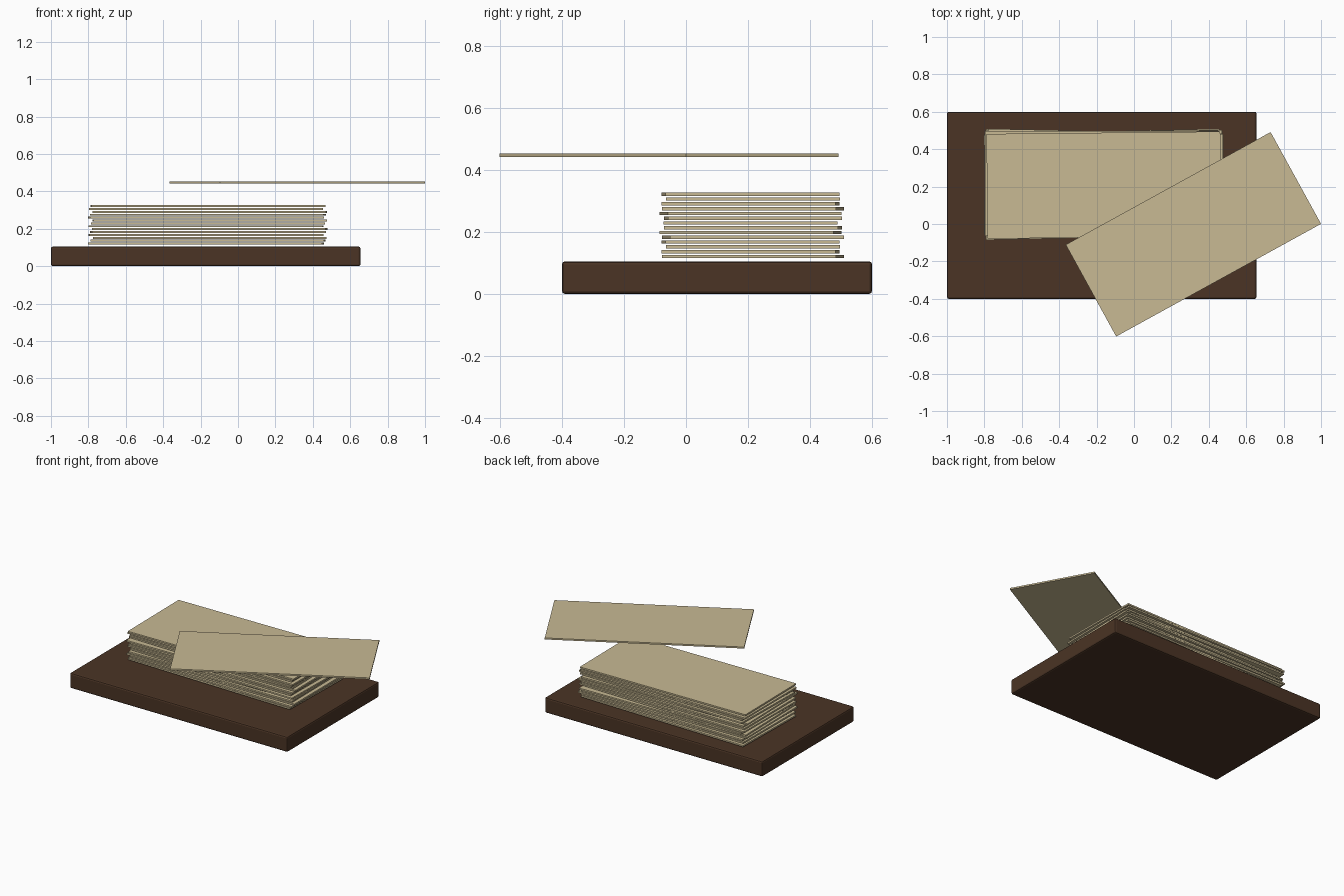
import bpy
from math import radians

if "Cube" in bpy.data.objects:
    bpy.data.objects.remove(bpy.data.objects["Cube"], do_unlink=True)


def make_material(name, rgb):
    mat = bpy.data.materials.new(name)
    mat.use_nodes = True
    color = (*rgb, 1.0)
    mat.diffuse_color = color
    mat.node_tree.nodes["Principled BSDF"].inputs["Base Color"].default_value = color
    return mat


wood = make_material("dark_wood", (0.069, 0.034, 0.018))
paper = make_material("aged_paper", (0.58, 0.49, 0.295))


def box(name, size, center, mat, angle=0.0):
    bpy.ops.mesh.primitive_cube_add(size=1, location=center)
    obj = bpy.context.object
    obj.name = name
    obj.scale = size
    bpy.ops.object.transform_apply(location=False, rotation=False, scale=True)
    obj.rotation_euler.z = angle
    obj.data.materials.append(mat)
    return obj


# Wooden base board with softened edges
board = box("base_board", (1.655, 1.0, 0.105), (-0.1725, 0.1, 0.0525), wood)
bevel = board.modifiers.new("soft_edges", "BEVEL")
bevel.width = 0.01
bevel.segments = 2

# Untidy stack of cards, each slightly turned and shifted
CARD = (1.25, 0.56, 0.0105)
for i in range(14):
    x = -0.161 + (i % 3 - 1) * 0.01
    y = 0.212 + (0.5 - i % 2) * 0.008
    z = 0.121 + i * 0.0154
    box(f"stacked_card_{i + 1}", CARD, (x, y, z), paper, (i % 5 - 2) * 0.0105)

# Single card hovering over the front corner
box("loose_card", CARD, (0.3175, -0.055, 0.447), paper, radians(28.8))
